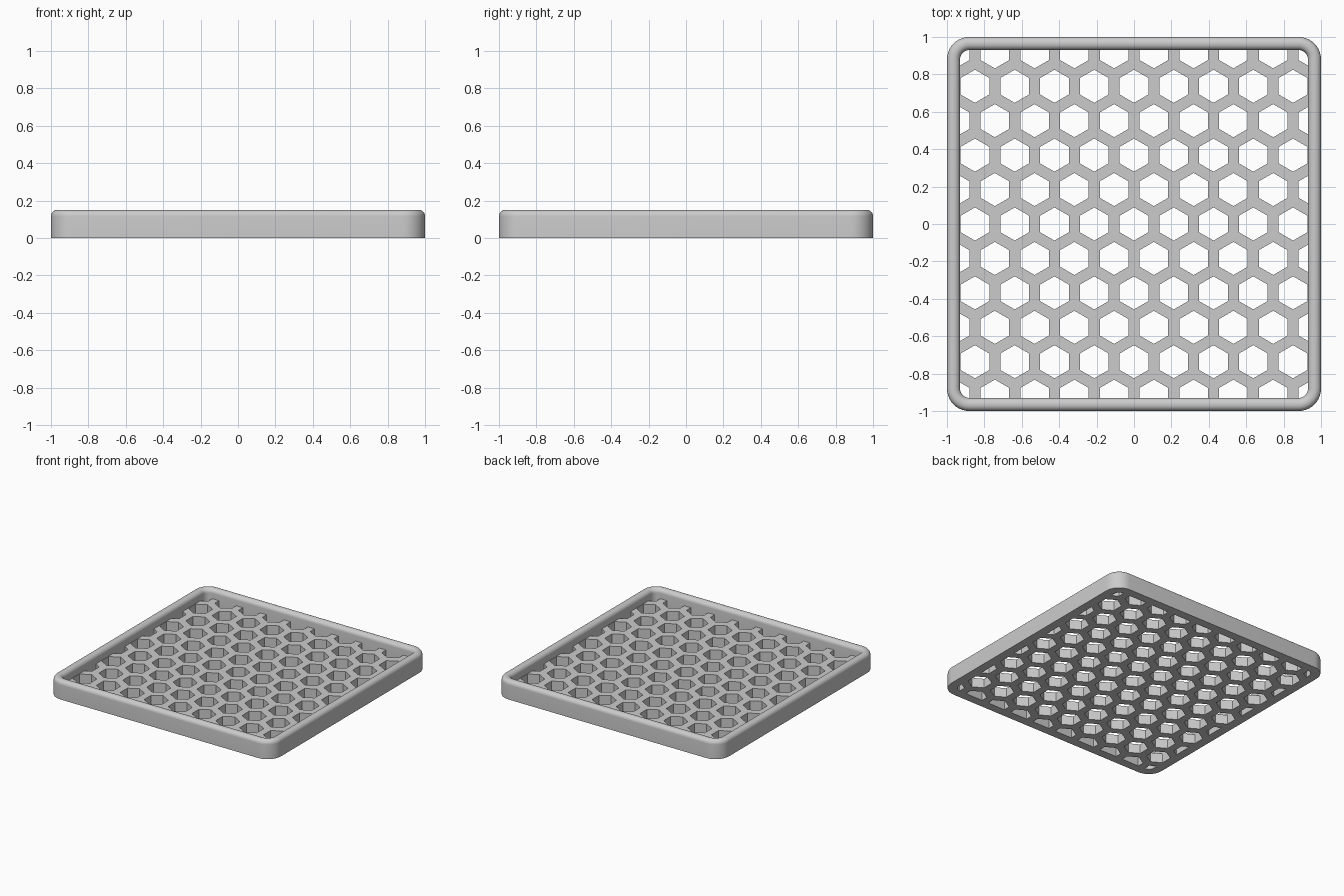
import bpy, bmesh, math

cube = bpy.data.objects.get("Cube")
if cube:
    bpy.data.objects.remove(cube, do_unlink=True)

HEIGHT, FLOOR, RIM = 0.15, 0.075, 0.07   # tray height, floor thickness, rim width
CORNER, ROUND = 0.12, 0.033              # plan corner radius, rim edge rounding
PITCH, HEX = 0.2126, 0.0885              # hole spacing and hole radius

grey = bpy.data.materials.new("light_grey")
grey.use_nodes = True
colour = (0.6, 0.6, 0.6, 1)
grey.diffuse_color = colour
grey.node_tree.nodes["Principled BSDF"].inputs["Base Color"].default_value = colour


def make_object(name, bm):
    bmesh.ops.recalc_face_normals(bm, faces=bm.faces)
    mesh = bpy.data.meshes.new(name)
    bm.to_mesh(mesh)
    bm.free()
    mesh.materials.append(grey)
    obj = bpy.data.objects.new(name, mesh)
    bpy.context.collection.objects.link(obj)
    return obj


def outline(bm, inset, z, steps=10):
    """Ring of vertices around a rounded square."""
    r = CORNER - inset
    c = 1 - CORNER
    ring = []
    for corner in range(4):
        mid = math.pi / 4 + corner * math.pi / 2
        cx, cy = math.copysign(c, math.cos(mid)), math.copysign(c, math.sin(mid))
        for i in range(steps + 1):
            a = (corner + i / steps) * math.pi / 2
            ring.append(bm.verts.new((cx + r * math.cos(a), cy + r * math.sin(a), z)))
    return ring


def bridge(bm, a, b):
    for i in range(len(a)):
        j = (i + 1) % len(a)
        bm.faces.new((a[i], a[j], b[j], b[i]))


def select_only(obj):
    bpy.ops.object.select_all(action='DESELECT')
    obj.select_set(True)
    bpy.context.view_layer.objects.active = obj


# Rim: rounded-top profile swept around the rounded square
arc = [k / 8 * math.pi / 2 for k in range(9)]
outer = [(ROUND * (1 - math.cos(a)), HEIGHT - ROUND * (1 - math.sin(a))) for a in arc]
inner = [(RIM - d, z) for d, z in reversed(outer)]
profile = [(0, 0)] + outer + inner + [(RIM, 0)]
bm = bmesh.new()
rings = [outline(bm, d, z) for d, z in profile]
for k, ring in enumerate(rings):
    bridge(bm, ring, rings[(k + 1) % len(rings)])
rim = make_object("rim", bm)
select_only(rim)
bpy.ops.object.shade_smooth_by_angle(angle=math.radians(35))

# Floor: slab that fills the rim
bm = bmesh.new()
low, high = outline(bm, RIM - 0.002, 0), outline(bm, RIM - 0.002, FLOOR)
bridge(bm, low, high)
bm.faces.new(low)
bm.faces.new(high)
floor = make_object("honeycomb_floor", bm)

# Hexagonal hole cutters in staggered rows
bm = bmesh.new()
for row in range(-5, 6):
    shift = PITCH / 2 if row % 2 else 0
    for col in range(-5, 5 if row % 2 else 6):
        x, y = col * PITCH + shift, row * PITCH * math.sqrt(3) / 2
        if abs(x) > 1:
            continue
        loops = [[bm.verts.new((x + HEX * math.sin(k * math.pi / 3),
                                y + HEX * math.cos(k * math.pi / 3), z))
                  for k in range(6)] for z in (-0.1, 0.2)]
        bridge(bm, *loops)
        for loop in loops:
            bm.faces.new(loop)
cutter = make_object("hole_cutter", bm)
cutter.hide_render = True

cut = floor.modifiers.new("holes", 'BOOLEAN')
cut.operation = 'DIFFERENCE'
cut.solver = 'EXACT'
cut.object = cutter
select_only(floor)
bpy.ops.object.modifier_apply(modifier=cut.name)
bpy.data.objects.remove(cutter, do_unlink=True)
